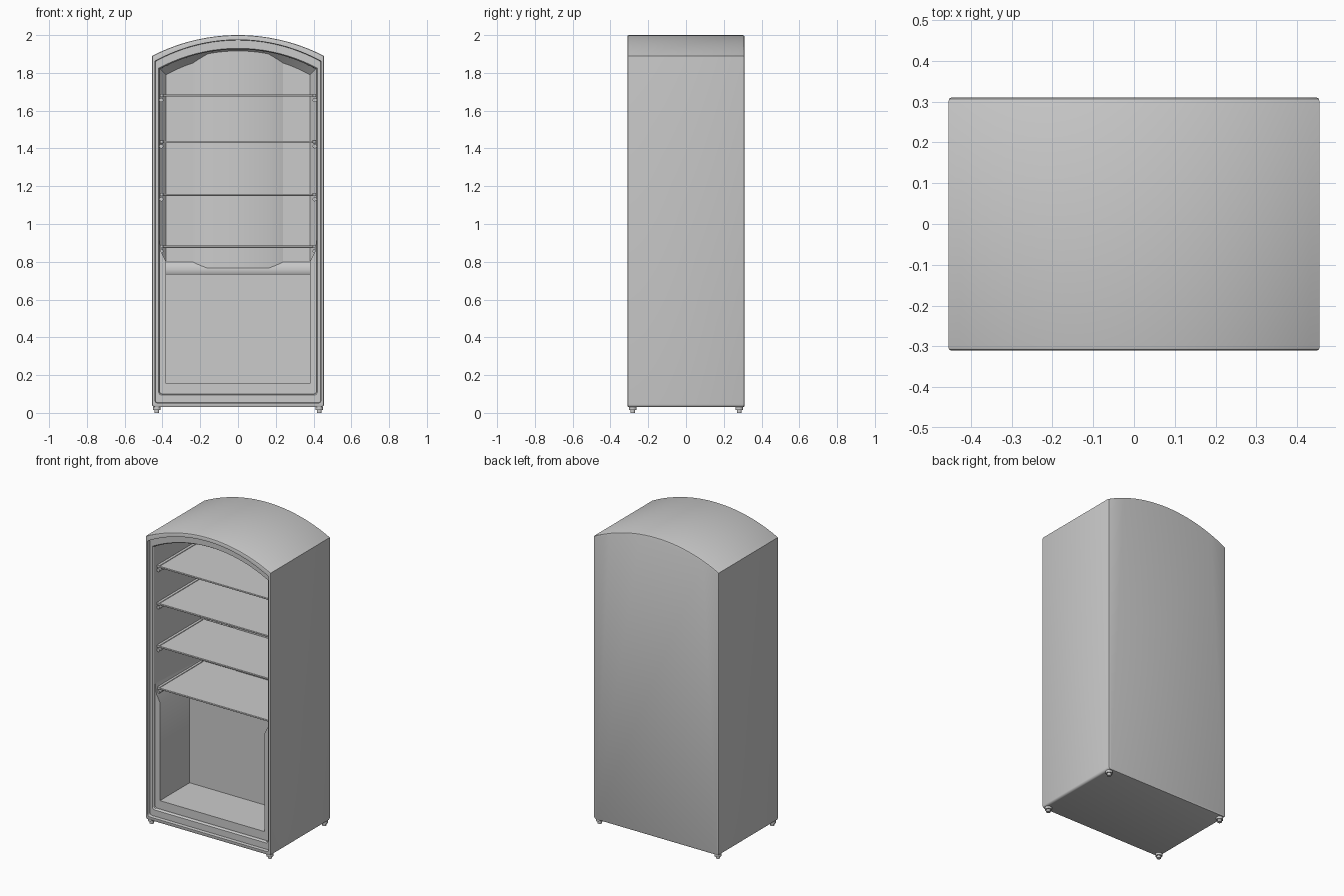
import bpy, bmesh, math
from mathutils import Matrix, Vector

cube = bpy.data.objects.get("Cube")
if cube:
    bpy.data.objects.remove(cube, do_unlink=True)

grey = bpy.data.materials.new("light grey")
grey.use_nodes = True
grey.diffuse_color = (0.6, 0.6, 0.6, 1)
grey.node_tree.nodes["Principled BSDF"].inputs["Base Color"].default_value = (0.6, 0.6, 0.6, 1)


def finish(bm, name, bevel=0.0):
    bmesh.ops.recalc_face_normals(bm, faces=bm.faces)
    mesh = bpy.data.meshes.new(name)
    bm.to_mesh(mesh)
    bm.free()
    mesh.materials.append(grey)
    mesh.shade_smooth()
    mesh.set_sharp_from_angle(angle=math.radians(30))
    ob = bpy.data.objects.new(name, mesh)
    bpy.context.collection.objects.link(ob)
    if bevel:
        mod = ob.modifiers.new("soft edges", "BEVEL")
        mod.width, mod.segments = bevel, 2
    return ob


def prism(name, points, offset, bevel=0.0):
    """Extrude a closed 3D polygon along an offset."""
    bm = bmesh.new()
    face = bm.faces.new([bm.verts.new(p) for p in points])
    out = bmesh.ops.extrude_face_region(bm, geom=[face])
    bmesh.ops.translate(bm, vec=Vector(offset),
                        verts=[v for v in out["geom"] if isinstance(v, bmesh.types.BMVert)])
    return finish(bm, name, bevel)


def box(name, x0, x1, y0, y1, z0, z1, bevel=0.0):
    return prism(name, [(x0, y0, z0), (x1, y0, z0), (x1, y1, z0), (x0, y1, z0)],
                 (0, 0, z1 - z0), bevel)


def rod(bm, r, depth, centre, rot=Matrix()):
    bmesh.ops.create_cone(bm, cap_ends=True, segments=20, radius1=r, radius2=r,
                          depth=depth, matrix=Matrix.Translation(centre) @ rot)


def arched_outline(hx, z0, shoulder, top, r=0.015, n=32):
    """Flat-bottomed outline with an arched top, as (x, z) points."""
    pts = []
    for side, start in ((-1, math.pi), (1, 1.5 * math.pi)):
        for i in range(5):
            a = start + i * math.pi / 8
            pts.append((side * (hx - r) + r * math.cos(a), z0 + r + r * math.sin(a)))
    rise = top - shoulder
    radius = (hx * hx + rise * rise) / (2 * rise)
    half = math.asin(hx / radius)
    for i in range(n + 1):
        a = half - 2 * half * i / n
        pts.append((radius * math.sin(a), top - radius + radius * math.cos(a)))
    return pts


# Cabinet: arched loops lofted from the back, round the rim and into the cavity
bm = bmesh.new()
sections = [  # depth, half width, bottom, shoulder, top
    (0.31, 0.447, 0.038, 1.882, 1.992),
    (0.307, 0.453, 0.032, 1.888, 1.998),
    (0.30, 0.455, 0.03, 1.89, 2.0),
    (-0.302, 0.455, 0.03, 1.89, 2.0),
    (-0.308, 0.453, 0.032, 1.888, 1.998),
    (-0.31, 0.449, 0.036, 1.884, 1.994),
    (-0.31, 0.44, 0.052, 1.862, 1.975),
    (-0.288, 0.438, 0.054, 1.86, 1.973),
    (-0.288, 0.42, 0.095, 1.825, 1.93),
    (-0.28, 0.415, 0.10, 1.82, 1.925),
    (0.20, 0.412, 0.10, 1.82, 1.925),
    (0.24, 0.38, 0.13, 1.79, 1.89),
]
rings = [[bm.verts.new((x, y, z)) for x, z in arched_outline(*dims)]
         for y, *dims in sections]
for a, b in zip(rings, rings[1:]):
    for i in range(len(a)):
        j = (i + 1) % len(a)
        bm.faces.new((a[i], a[j], b[j], b[i]))
bm.faces.new(rings[0])
bm.faces.new(rings[-1])
finish(bm, "cabinet_shell")

# Raised column up the middle of the back wall
prism("back_column", [(-0.25, 0.245, 0.7), (-0.16, 0.21, 0.7), (0.16, 0.21, 0.7), (0.25, 0.245, 0.7)],
      (0, 0, 1.22))

# Thicker lining of the lower compartment: floor and two side walls
half = [(0.418, 0.095), (0.418, 0.94), (0.406, 0.85), (0.38, 0.80), (0.38, 0.155)]
section = half + [(-x, z) for x, z in reversed(half)]
prism("lower_lining", [(x, -0.268, z) for x, z in section], (0, 0.5, 0))

# Housing behind the lower compartment with a ledge sweeping up to the back wall
ledge = [(0.04, 0.12), (0.25, 0.12), (0.25, 0.81), (0.225, 0.78), (0.2, 0.757),
         (0.16, 0.742), (0.11, 0.736), (0.04, 0.735)]
prism("rear_housing", [(-0.4, y, z) for y, z in ledge], (0.8, 0, 0))

# Shelves with raised side trims and support rails
turn = Matrix.Rotation(math.pi / 2, 4, "X")
for n, z in enumerate((0.88, 1.155, 1.435, 1.68), 1):
    box(f"shelf_{n}", -0.412, 0.412, -0.25, 0.215, z - 0.006, z + 0.005, 0.002)
    bm = bmesh.new()
    for s in (-1, 1):
        rod(bm, 0.011, 0.44, (s * 0.406, -0.03, z - 0.024), turn)
    finish(bm, f"shelf_rails_{n}")
    for side, s in (("left", 1), ("right", -1)):
        box(f"shelf_trim_{side}_{n}", *sorted((s * 0.395, s * 0.414)), -0.252, 0.2,
            z - 0.008, z + 0.009, 0.002)

# Feet: a disc on a short pin at each corner
bm = bmesh.new()
for x in (-0.43, 0.43):
    for y in (-0.282, 0.282):
        rod(bm, 0.021, 0.017, (x, y, 0.0235))
        rod(bm, 0.013, 0.02, (x, y, 0.01))
finish(bm, "feet")
